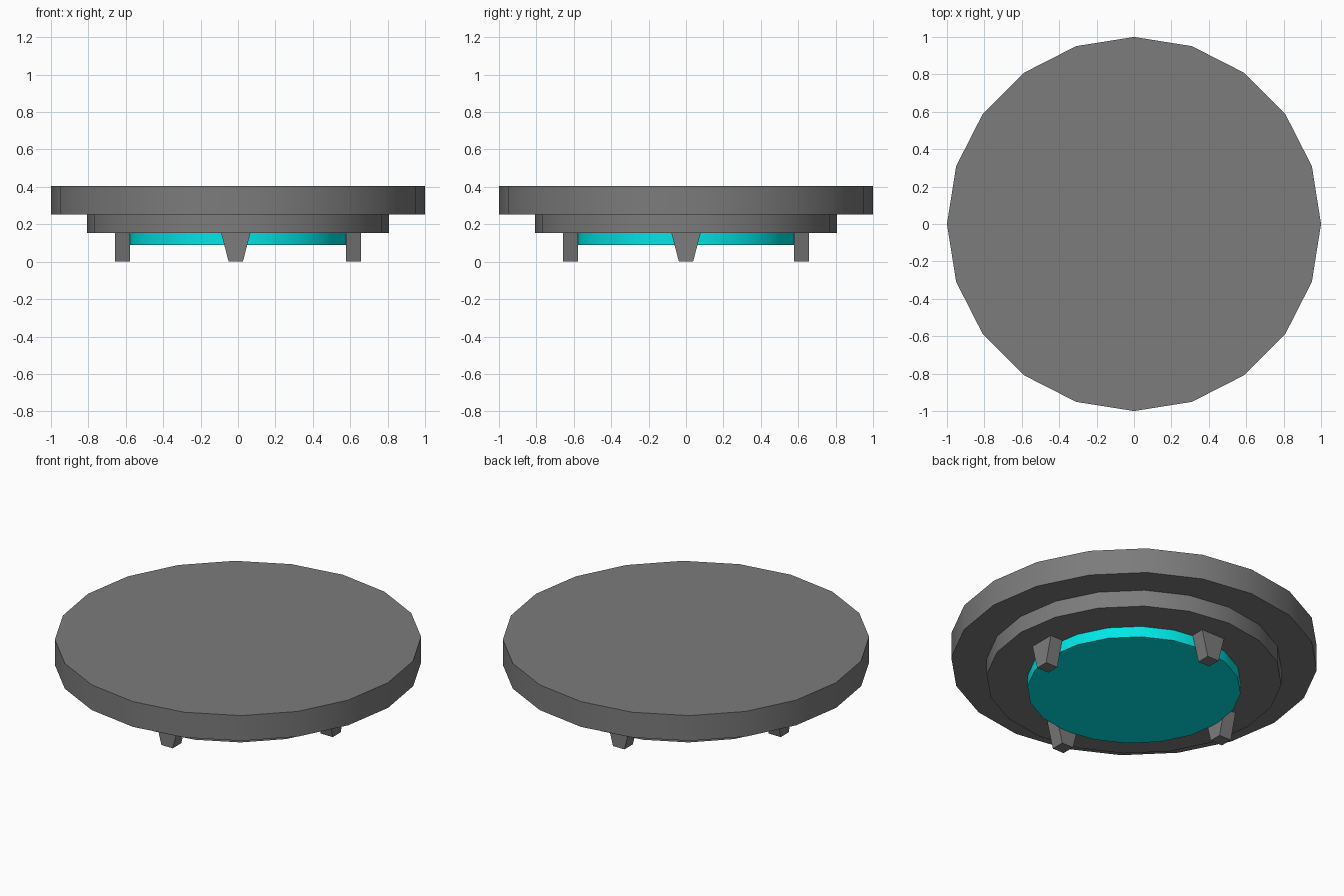
import bpy, bmesh
from math import pi, radians
from mathutils import Matrix

if "Cube" in bpy.data.objects:
    bpy.data.objects.remove(bpy.data.objects["Cube"])

def material(name, rgb):
    m = bpy.data.materials.new(name)
    m.diffuse_color = (*rgb, 1)
    m.use_nodes = True
    m.node_tree.nodes["Principled BSDF"].inputs["Base Color"].default_value = m.diffuse_color
    return m

grey = material("dark_grey", (0.2, 0.2, 0.2))
cyan = material("cyan", (0.0, 0.8, 0.8))

def disc(name, radius, z0, z1, mat):
    # 20-sided plate, smooth round the rim with hard edges top and bottom
    bpy.ops.mesh.primitive_cylinder_add(vertices=20, radius=radius, depth=z1 - z0,
                                        location=(0, 0, (z0 + z1) / 2),
                                        rotation=(0, 0, pi / 2))
    ob = bpy.context.object
    ob.name = name
    ob.data.materials.append(mat)
    bpy.ops.object.shade_smooth_by_angle(angle=radians(30))

def foot(name, angle, shift=0.0):
    # Box tapered sideways towards the floor, turned to its place on the ring
    bm = bmesh.new()
    bmesh.ops.create_cube(bm, size=1)
    for v in bm.verts:
        half = 0.078 if v.co.z > 0 else 0.038
        v.co = (0.618 + v.co.x * 0.08,
                half * (1 if v.co.y > 0 else -1) + shift,
                0.153 if v.co.z > 0 else 0.0)
    bm.transform(Matrix.Rotation(angle, 4, 'Z'))
    me = bpy.data.meshes.new(name)
    bm.to_mesh(me)
    bm.free()
    me.materials.append(grey)
    bpy.context.collection.objects.link(bpy.data.objects.new(name, me))

# Stacked discs
disc("top_plate", 1.0, 0.253, 0.405, grey)
disc("lower_plate", 0.806, 0.153, 0.253, grey)
disc("glow_disc", 0.583, 0.088, 0.153, cyan)

# Four feet; the front and back ones sit slightly to the left
for name, i, shift in (("right_foot", 0, 0), ("back_foot", 1, 0.012),
                       ("left_foot", 2, 0), ("front_foot", 3, -0.012)):
    foot(name, i * pi / 2, shift)
